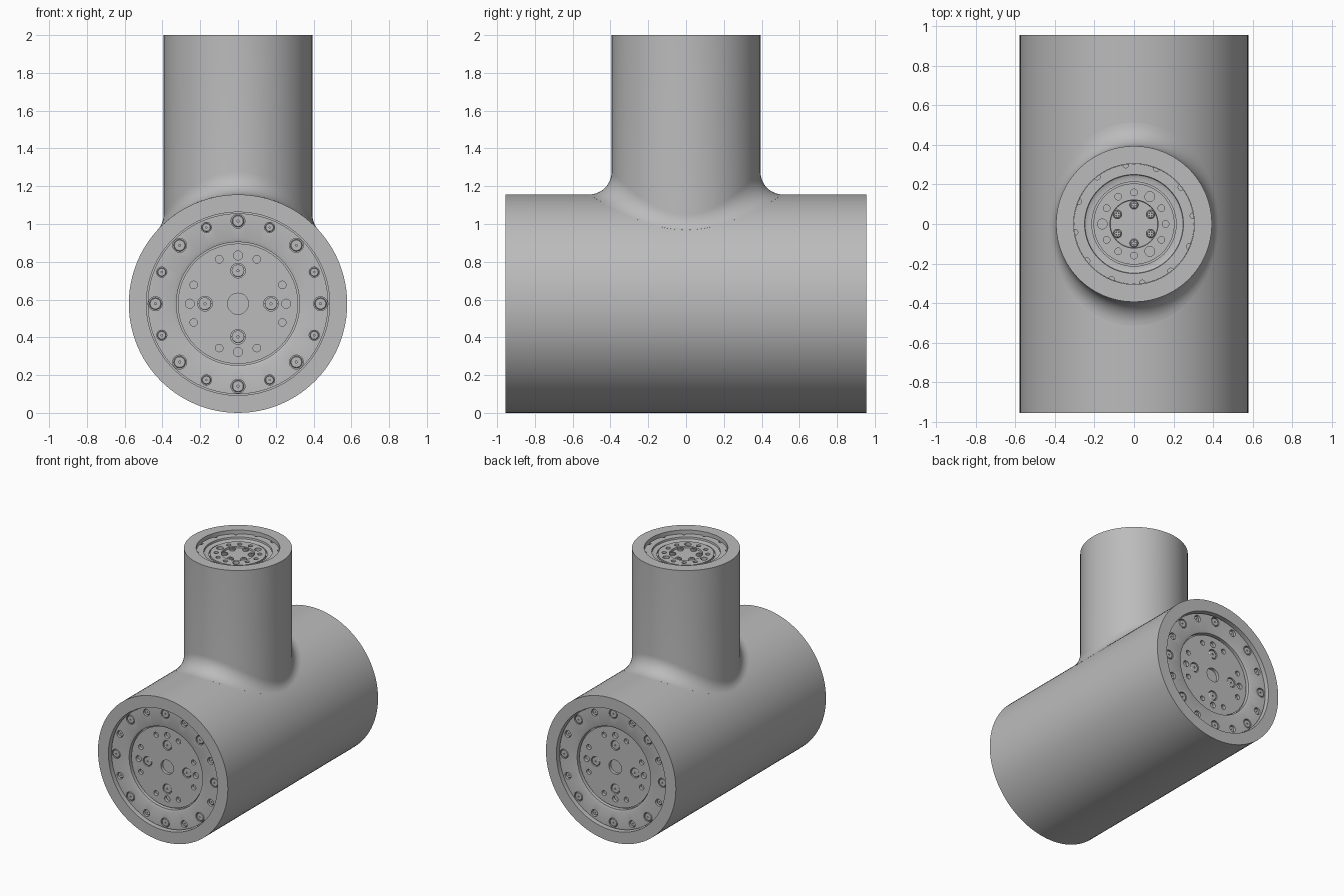
import bpy, bmesh, math
from mathutils import Matrix, Vector

cube = bpy.data.objects.get("Cube")
if cube:
    bpy.data.objects.remove(cube)

BODY_R, HALF_LEN = 0.578, 0.955
NECK_R, TOP, FILLET = 0.394, 2.0, 0.12
SEG = 96

steel = bpy.data.materials.new("grey steel")
grey = (0.5, 0.5, 0.5, 1)
steel.diffuse_color = grey
steel.use_nodes = True
steel.node_tree.nodes["Principled BSDF"].inputs["Base Color"].default_value = grey


def skin(bm, rows, closed_ends=True):
    """Bridge rows of points into quads; a one-point row becomes a fan."""
    rows = [[bm.verts.new(p) for p in row] for row in rows]
    for a, b in zip(rows, rows[1:]):
        n = max(len(a), len(b))
        for i in range(n):
            j = (i + 1) % n
            if len(a) == 1:
                bm.faces.new((a[0], b[j], b[i]))
            elif len(b) == 1:
                bm.faces.new((a[i], a[j], b[0]))
            else:
                bm.faces.new((a[i], a[j], b[j], b[i]))


def ring(r, z, seg):
    if r == 0:
        return [Vector((0, 0, z))]
    return [Vector((r * math.cos(a), r * math.sin(a), z))
            for a in (math.tau * i / seg for i in range(seg))]


def lathe(bm, profile, seg=SEG, at=Matrix()):
    skin(bm, [[at @ p for p in ring(r, z, seg)] for r, z in profile])


def finish(name, bm, frame=Matrix()):
    bmesh.ops.recalc_face_normals(bm, faces=bm.faces)
    mesh = bpy.data.meshes.new(name)
    bm.to_mesh(mesh)
    bm.free()
    mesh.materials.append(steel)
    obj = bpy.data.objects.new(name, mesh)
    bpy.context.collection.objects.link(obj)
    obj.matrix_world = frame
    return obj


def activate(obj):
    bpy.ops.object.select_all(action='DESELECT')
    obj.select_set(True)
    bpy.context.view_layer.objects.active = obj


def smooth(obj):
    activate(obj)
    bpy.ops.object.shade_smooth_by_angle(angle=math.radians(30))


def cut(obj, cutter_bm):
    cutter = finish("cutter", cutter_bm, obj.matrix_world.copy())
    cutter.hide_render = True
    mod = obj.modifiers.new("cut", 'BOOLEAN')
    mod.operation, mod.solver, mod.object = 'DIFFERENCE', 'EXACT', cutter
    activate(obj)
    bpy.ops.object.modifier_apply(modifier=mod.name)
    bpy.data.objects.remove(cutter)


def spots(radius, count, phase):
    for i in range(count):
        a = math.radians(phase) + math.tau * i / count
        yield Matrix.Translation((radius * math.cos(a), radius * math.sin(a), 0))


def drilled_plate(name, profile, holes, frame):
    """Turned plate with bolt circles: radius, count, phase, hole size, surface, head drop."""
    bm, drill, heads = bmesh.new(), bmesh.new(), bmesh.new()
    lathe(bm, profile)
    for radius, count, phase, r, z, drop in holes:
        for at in spots(radius, count, phase):
            lathe(drill, [(0, 0.02), (r, 0.02), (r, z - 0.025), (0, z - 0.025)], 20, at)
            if drop is not None:
                t = z - drop
                lathe(heads, [(0, t - 0.008), (0.15 * r, t - 0.008), (0.15 * r, t),
                              (0.75 * r, t), (0.86 * r, t - 0.003),
                              (0.86 * r, z - 0.03), (0, z - 0.03)], 20, at)
    plate = finish(name, bm, frame)
    cut(plate, drill)
    smooth(plate)
    if heads.verts:
        smooth(finish(name + "_bolts", heads, frame))
    else:
        heads.free()


# Main barrel with a pocket in each end
half = [(BODY_R, HALF_LEN), (0.485, HALF_LEN), (0.485, HALF_LEN - 0.09), (0, HALF_LEN - 0.09)]
profile = [(r, -z) for r, z in reversed(half)] + half
bm = bmesh.new()
lathe(bm, profile)
barrel_frame = Matrix.Translation((0, 0, BODY_R)) @ Matrix.Rotation(math.pi / 2, 4, 'X')
smooth(finish("barrel", bm, barrel_frame))

# Neck with a rolling-ball fillet onto the barrel
STEPS = 10
rows = [[] for _ in range(STEPS + 2)]
for i in range(SEG):
    a = math.tau * i / SEG
    c, s = math.cos(a), math.sin(a)
    reach = NECK_R + FILLET
    x, y = reach * c, reach * s
    z = math.sqrt((BODY_R + FILLET) ** 2 - x * x)
    ball = Vector((x, y, z + BODY_R))
    to_barrel = Vector((-x, 0, -z)).normalized()
    to_neck = Vector((-c, -s, 0))
    rows[0].append(ball + to_barrel * (FILLET + 0.004))
    for k in range(STEPS + 1):
        rows[k + 1].append(ball + to_barrel.slerp(to_neck, k / STEPS) * FILLET)
rows += [ring(r, z, SEG) for r, z in
         [(NECK_R, TOP), (0.305, TOP), (0.305, TOP - 0.08), (0, TOP - 0.08)]]
bm = bmesh.new()
skin(bm, rows)
smooth(finish("neck", bm))

# Barrel end plates, the same at front and back
end_profile = [(0, -0.055), (0.318, -0.055), (0.318, -0.07), (0.326, -0.07), (0.326, -0.037),
               (0.345, -0.03), (0.478, -0.03), (0.478, -0.1), (0, -0.1)]
end_holes = [
    (0.437, 8, 0, 0.037, -0.03, 0.002),
    (0.437, 8, 22.5, 0.027, -0.03, 0.012),
    (0.175, 4, 0, 0.039, -0.055, 0.002),
    (0.255, 4, 0, 0.024, -0.055, None),
    (0.255, 4, 23, 0.02, -0.055, None),
    (0.255, 4, -23, 0.02, -0.055, None),
    (0, 1, 0, 0.056, -0.055, None),
]
for name, side in (("front", -1), ("back", 1)):
    frame = (Matrix.Translation((0, side * HALF_LEN, BODY_R))
             @ Matrix.Rotation(-side * math.pi / 2, 4, 'X'))
    drilled_plate(name + "_end_plate", end_profile, end_holes, frame)

# Neck top plate
top_frame = Matrix.Translation((0, 0, TOP))
top_profile = [(0, -0.058), (0.12, -0.058), (0.122, -0.045), (0.205, -0.045), (0.205, -0.065),
               (0.213, -0.065), (0.213, -0.05), (0.235, -0.05), (0.248, -0.044),
               (0.25, -0.03), (0.304, -0.03), (0.304, -0.1), (0, -0.1)]
top_holes = [
    (0.16, 3, 60, 0.025, -0.045, None),
    (0.16, 3, 0, 0.017, -0.045, None),
    (0.16, 6, 30, 0.017, -0.045, None),
    (0.302, 12, 8, 0.015, -0.03, None),
]
drilled_plate("top_plate", top_profile, top_holes, top_frame)

# Cross-head screws in the middle of the top plate
screws = bmesh.new()
slots = [bmesh.new(), bmesh.new()]
for at in spots(0.097, 6, 30):
    lathe(screws, [(0, -0.043), (0.017, -0.043), (0.022, -0.047), (0.022, -0.07), (0, -0.07)], 20, at)
    for slot, size in zip(slots, ((0.026, 0.006, 0.016), (0.006, 0.026, 0.016))):
        bmesh.ops.create_cube(slot, size=1, matrix=at @ Matrix.Translation((0, 0, -0.046))
                              @ Matrix.Diagonal((*size, 1)))
screw_obj = finish("top_screws", screws, top_frame)
for slot in slots:
    cut(screw_obj, slot)
smooth(screw_obj)
